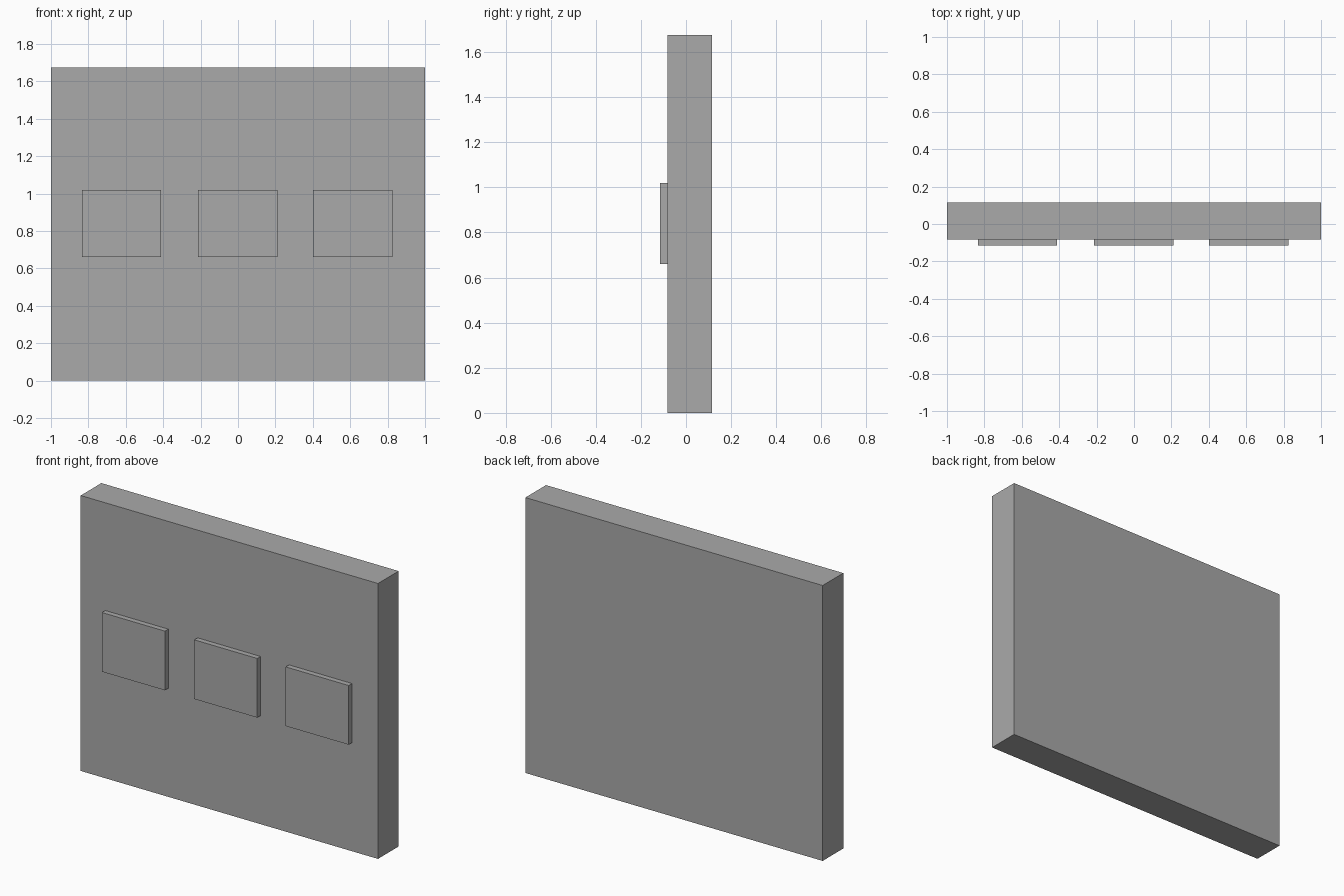
import bpy

# Remove the default object
cube = bpy.data.objects.get("Cube")
if cube:
    bpy.data.objects.remove(cube, do_unlink=True)

# Single flat grey
grey = bpy.data.materials.new("plain_grey")
grey.use_nodes = True
color = (0.4, 0.4, 0.4, 1)
grey.diffuse_color = color
grey.node_tree.nodes["Principled BSDF"].inputs["Base Color"].default_value = color


def box(name, low, high):
    """Axis-aligned box between two corners."""
    center = [(a + b) / 2 for a, b in zip(low, high)]
    bpy.ops.mesh.primitive_cube_add(size=1, location=center)
    obj = bpy.context.object
    obj.name = name
    obj.scale = [b - a for a, b in zip(low, high)]
    bpy.ops.object.transform_apply(location=False, rotation=False, scale=True)
    obj.data.materials.append(grey)
    return obj


WALL_FRONT, DEPTH = -0.083, 0.115

# Main upright slab
box("wall_panel", (-1, WALL_FRONT, 0), (1, DEPTH, 1.675))

# Row of three raised plates on the front
for side, x in (("right", -0.623), ("middle", -0.002), ("left", 0.613)):
    box(side + "_plate", (x - 0.212, -DEPTH, 0.66), (x + 0.212, WALL_FRONT, 1.02))
